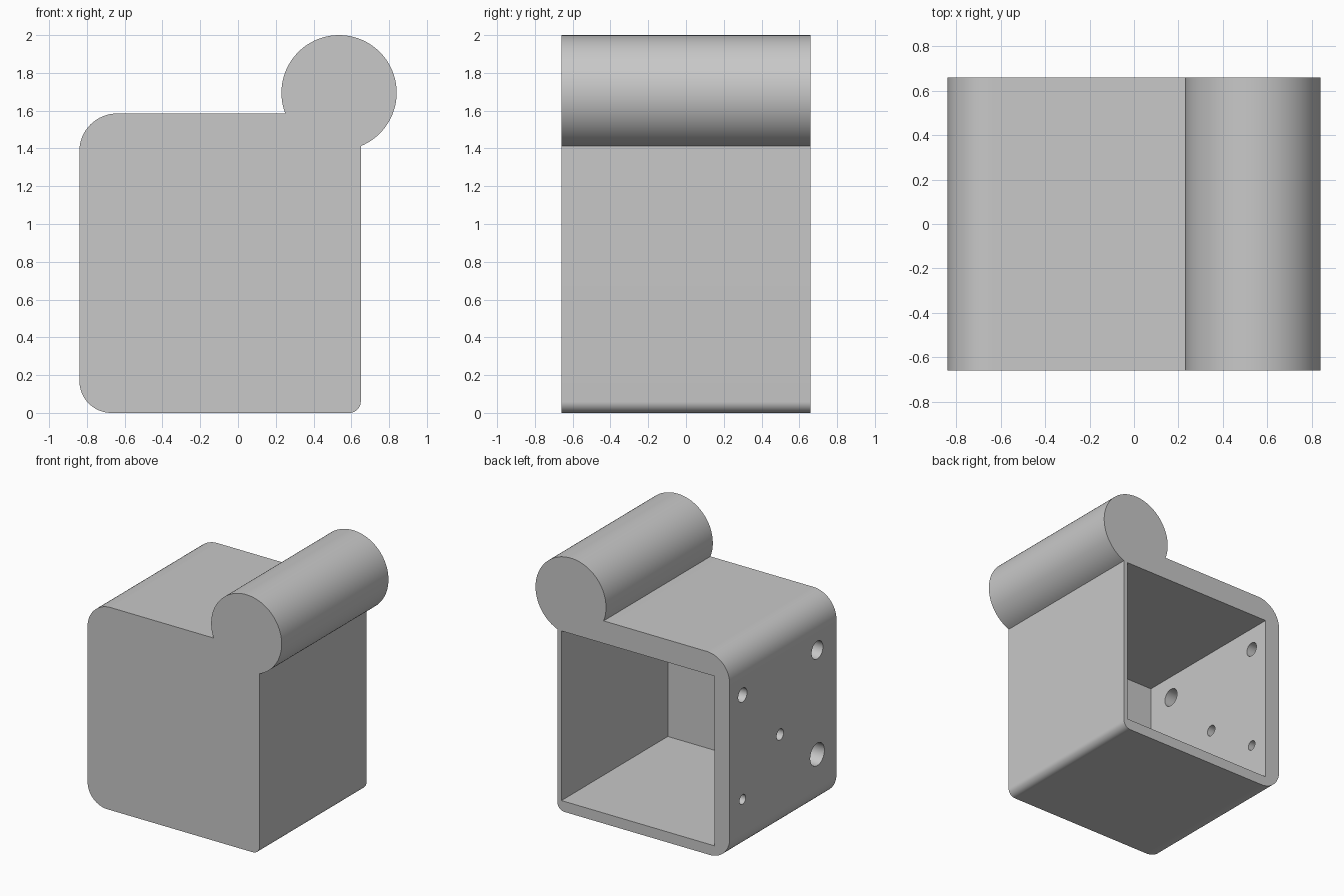
import bpy, bmesh
from math import sin, cos, asin, acos, pi
from mathutils import Matrix

cube = bpy.data.objects.get("Cube")
if cube:
    bpy.data.objects.remove(cube, do_unlink=True)

grey = bpy.data.materials.new("plain grey")
grey.use_nodes = True
grey.diffuse_color = (0.58, 0.58, 0.58, 1)
grey.node_tree.nodes["Principled BSDF"].inputs["Base Color"].default_value = grey.diffuse_color

LEFT, RIGHT, TOP, HALF_DEPTH = -0.84, 0.65, 1.585, 0.66


def arc(cx, cz, r, start, end, steps):
    return [(cx + r * cos(start + (end - start) * i / steps),
             cz + r * sin(start + (end - start) * i / steps)) for i in range(steps + 1)]


def make_object(name, bm):
    bmesh.ops.recalc_face_normals(bm, faces=bm.faces)
    mesh = bpy.data.meshes.new(name)
    bm.to_mesh(mesh)
    bm.free()
    mesh.materials.append(grey)
    obj = bpy.data.objects.new(name, mesh)
    bpy.context.collection.objects.link(obj)
    return obj


def extrude_profile(name, points, y0, y1):
    bm = bmesh.new()
    face = bm.faces.new([bm.verts.new((x, y0, z)) for x, z in points])
    out = bmesh.ops.extrude_face_region(bm, geom=[face], use_keep_orig=True)
    verts = [g for g in out["geom"] if isinstance(g, bmesh.types.BMVert)]
    bmesh.ops.translate(bm, verts=verts, vec=(0, y1 - y0, 0))
    return make_object(name, bm)


def cut(target, cutter):
    cutter.hide_render = True
    mod = target.modifiers.new("cut", 'BOOLEAN')
    mod.operation, mod.solver, mod.object = 'DIFFERENCE', 'EXACT', cutter
    bpy.context.view_layer.objects.active = target
    bpy.ops.object.modifier_apply(modifier=mod.name)
    bpy.data.objects.remove(cutter, do_unlink=True)


# Outer housing: rounded block with a round bar merged into its upper corner
bar_x, bar_z, bar_r = 0.535, 1.695, 0.305
outline = (arc(RIGHT - 0.06, 0.06, 0.06, -pi / 2, 0, 10)
           + arc(bar_x, bar_z, bar_r, -acos((RIGHT - bar_x) / bar_r),
                 pi + asin((bar_z - TOP) / bar_r), 72)
           + arc(LEFT + 0.2, TOP - 0.2, 0.2, pi / 2, pi, 16)
           + arc(LEFT + 0.17, 0.17, 0.17, pi, 1.5 * pi, 16))
housing = extrude_profile("housing", outline, -HALF_DEPTH, HALF_DEPTH)

# Square cavity, open at the back, leaving a thin front skin
x0, x1, z0, z1 = -0.71, 0.615, 0.082, 1.409
cavity = extrude_profile("cavity_cutter", [(x0, z0), (x1, z0), (x1, z1), (x0, z1)],
                         -HALF_DEPTH + 0.007, HALF_DEPTH + 0.1)
cut(housing, cavity)

# Five round holes through the thick side wall: y, z, radius
for y, z, r in [(-0.423, 1.235, 0.07), (0.5, 1.235, 0.055), (0.037, 0.75, 0.043),
                (-0.423, 0.419, 0.088), (0.5, 0.419, 0.038)]:
    bm = bmesh.new()
    bmesh.ops.create_cone(bm, cap_ends=True, segments=32, radius1=r, radius2=r, depth=0.3,
                          matrix=Matrix.Translation((LEFT + 0.06, y, z))
                          @ Matrix.Rotation(pi / 2, 4, 'Y'))
    cut(housing, make_object("hole_cutter", bm))

# Smooth the rounds while keeping the edges crisp
bpy.ops.object.select_all(action='DESELECT')
housing.select_set(True)
bpy.context.view_layer.objects.active = housing
bpy.ops.object.shade_smooth_by_angle(angle=pi / 6)
